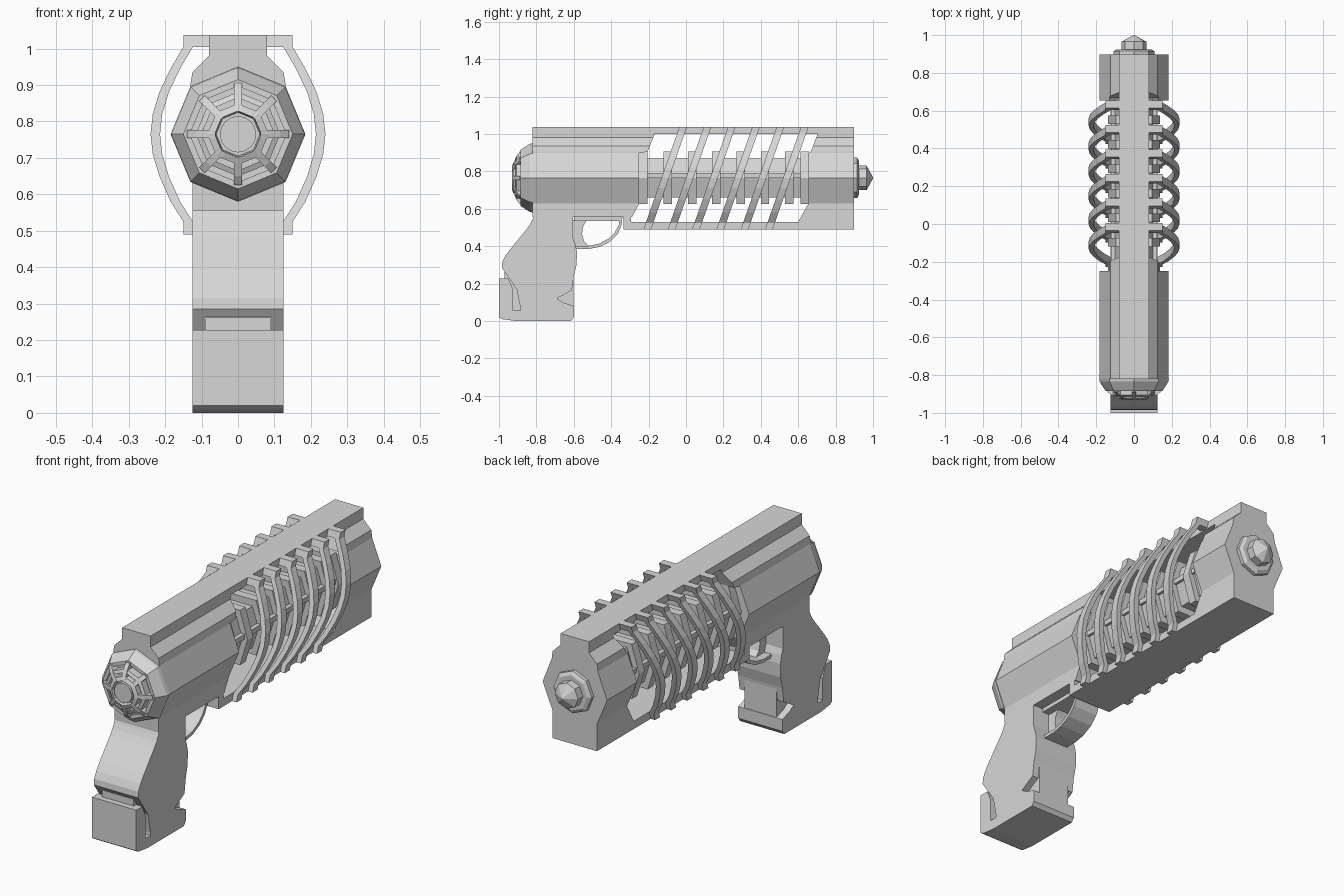
import bpy, bmesh, math

cube = bpy.data.objects.get("Cube")
if cube:
    bpy.data.objects.remove(cube, do_unlink=True)

grey = bpy.data.materials.new("plain grey")
grey.use_nodes = True
colour = (0.68, 0.68, 0.68, 1)
grey.diffuse_color = colour
grey.node_tree.nodes["Principled BSDF"].inputs["Base Color"].default_value = colour

AXIS = 0.765  # height of the barrel axis


def finish(name, bm):
    bmesh.ops.recalc_face_normals(bm, faces=bm.faces)
    mesh = bpy.data.meshes.new(name)
    bm.to_mesh(mesh)
    bm.free()
    mesh.materials.append(grey)
    obj = bpy.data.objects.new(name, mesh)
    bpy.context.scene.collection.objects.link(obj)
    return obj


def prism(name, outline, near, far, strips=False):
    """Bridge two placed copies of an outline; strips caps a mirrored outline in bands."""
    bm = bmesh.new()
    a = [bm.verts.new(near(*p)) for p in outline]
    b = [bm.verts.new(far(*p)) for p in outline]
    n = len(a)
    for cap in (a, b):
        if strips:
            for i in range(n // 2 - 1):
                bm.faces.new((cap[i], cap[i + 1], cap[n - 2 - i], cap[n - 1 - i]))
        else:
            bm.faces.new(cap)
    for i in range(n):
        j = (i + 1) % n
        bm.faces.new((a[i], b[i], b[j], a[j]))
    return finish(name, bm)


def side_plate(name, outline, half):
    """Extrude a (y, z) outline across x."""
    return prism(name, outline, lambda y, z: (-half, y, z), lambda y, z: (half, y, z))


def box(name, half, y0, y1, z0, z1):
    return side_plate(name, [(y0, z0), (y1, z0), (y1, z1), (y0, z1)], half)


def hexagon(name, reach, shoulder, height, y0, y1):
    """Flat-topped six-sided slice round the barrel axis."""
    outline = [(shoulder, AXIS - height), (reach, AXIS), (shoulder, AXIS + height),
               (-shoulder, AXIS + height), (-reach, AXIS), (-shoulder, AXIS - height)]
    return prism(name, outline, lambda x, z: (x, y0, z), lambda x, z: (x, y1, z))


def lathe(name, profile, sides=8):
    """Turn a (radius, y) profile round the barrel axis."""
    bm = bmesh.new()
    rings = []
    for r, y in profile:
        angles = [2 * math.pi * i / sides for i in range(sides)]
        rings.append([bm.verts.new((r * math.cos(t), y, AXIS + r * math.sin(t)))
                      for t in angles])
    for a, b in zip(rings, rings[1:]):
        for i in range(sides):
            j = (i + 1) % sides
            bm.faces.new((a[i], a[j], b[j], b[i]))
    bm.faces.new(rings[0])
    bm.faces.new(rings[-1][::-1])
    return finish(name, bm)


# Hull: one cross-section behind and ahead of the open bay
def hull(name, bottom, near, far):
    half = [(0.125, bottom), (0.125, 0.628), (0.182, AXIS), (0.13, 0.897),
            (0.13, 0.905), (0.125, 0.935), (0.08, 0.98), (0.08, 1.0)]
    outline = half + [(-x, z) for x, z in reversed(half)]
    return prism(name, outline, near, far, strips=True)


def bay_end(middle, low, high):
    """Upright at the sides, leaning away above and below."""
    def place(x, z):
        if z > 0.9:
            return (x, high + 0.39 * (z - 0.905), z)
        if z < 0.62:
            return (x, low + 0.44 * (z - 0.53), z)
        return (x, middle, z)
    return place


hull("rear_hull", 0.555, lambda x, z: (x, -0.82, z), bay_end(-0.25, -0.3, -0.205))
hull("muzzle_hull", 0.53, bay_end(0.655, 0.6, 0.667), lambda x, z: (x, 0.897, z))
box("top_rail", 0.08, -0.82, 0.897, 1.0, 1.037)
box("lower_bar", 0.125, -0.335, 0.897, 0.49, 0.53)
box("lower_bar_joint", 0.125, -0.335, -0.295, 0.53, 0.56)

# Barrel core with cooling fins
hexagon("barrel_core", 0.108, 0.075, 0.106, -0.3, 0.7)
box("core_ledge", 0.122, -0.26, 0.66, AXIS, AXIS + 0.025)
for i in range(8):
    y = min(-0.25 + 0.13 * i, 0.612)
    hexagon(f"cooling_fin_{i + 1}", 0.138, 0.095, 0.14, y, y + 0.045)

# Slanted bowed ribs on both sides
bow = [(0.15, 1.005), (0.185, 0.945), (0.216, 0.88), (0.234, 0.82), (0.24, AXIS),
       (0.234, 0.71), (0.216, 0.65), (0.185, 0.58), (0.15, 0.525)]
rib = [(0.07, 1.005), (0.07, 1.037), (0.15, 1.037)] + bow
rib += [(0.15, 0.49), (0.12, 0.49), (0.12, 0.525)]
rib += [(x - 0.026, z) for x, z in reversed(bow)]
for side, sign in (("left", 1), ("right", -1)):
    for i in range(6):
        def place(offset, s=sign, y=-0.227 + 0.13 * i):
            return lambda x, z: (s * x, y + offset + 0.35 * (z - 0.49), z)
        prism(f"{side}_rib_{i + 1}", rib, place(0), place(0.04))

# Stepped rear cap with radial spokes
lathe("rear_cap", [(0.185, -0.818), (0.182, -0.835), (0.15, -0.885), (0.132, -0.885),
                   (0.132, -0.865), (0.116, -0.865), (0.116, -0.905), (0.1, -0.912),
                   (0.1, -0.885), (0.084, -0.885), (0.084, -0.922), (0.064, -0.93),
                   (0.06, -0.905)])
lathe("rear_cap_button", [(0.05, -0.89), (0.05, -0.928)], 16)
spoke = [(0.14, -0.86), (0.14, -0.89), (0.115, -0.908), (0.062, -0.93), (0.055, -0.86)]
for i in range(8):
    c, s = math.cos(i * math.pi / 4), math.sin(i * math.pi / 4)

    def turn(w, c=c, s=s):
        return lambda r, y: (r * c - w * s, y, AXIS + r * s + w * c)
    prism(f"cap_spoke_{i + 1}", spoke, turn(-0.011), turn(0.011))

# Muzzle collar and pointed tip
lathe("muzzle_collar", [(0.108, 0.88), (0.108, 0.915), (0.09, 0.925)])
lathe("muzzle_tip", [(0.066, 0.9), (0.066, 0.965), (0.003, 1.0)])

# Grip: slotted shell around a narrower core
grip = [(-0.815, 0.556), (-0.822, 0.54), (-0.835, 0.515), (-0.855, 0.487),
        (-0.89, 0.445), (-0.935, 0.39), (-0.965, 0.35), (-0.982, 0.315),
        (-0.985, 0.285), (-0.905, 0.17), (-0.885, 0.07), (-0.885, 0.055),
        (-0.925, 0.055), (-0.925, 0.17), (-0.95, 0.228), (-1.0, 0.228),
        (-1.0, 0.02), (-0.985, 0.01), (-0.91, 0.0), (-0.615, 0.0), (-0.6, 0.02),
        (-0.6, 0.08), (-0.66, 0.1), (-0.69, 0.12), (-0.61, 0.165), (-0.6, 0.24),
        (-0.585, 0.3), (-0.583, 0.37), (-0.592, 0.41), (-0.603, 0.44), (-0.603, 0.556)]
side_plate("grip_shell", grip, 0.125)
core = [(-0.97, 0.2), (-0.97, 0.262), (-0.96, 0.272), (-0.8, 0.28), (-0.602, 0.238),
        (-0.602, 0.06), (-0.92, 0.04)]
side_plate("grip_core", core, 0.09)

# Trigger guard and trigger
guard = [(-0.6, 0.385), (-0.52, 0.385), (-0.46, 0.397), (-0.405, 0.425),
         (-0.365, 0.465), (-0.345, 0.51), (-0.34, 0.556), (-0.6, 0.556), (-0.6, 0.535),
         (-0.357, 0.535), (-0.36, 0.51), (-0.38, 0.475), (-0.415, 0.44),
         (-0.465, 0.413), (-0.52, 0.402), (-0.6, 0.402)]
side_plate("trigger_guard", guard, 0.07)
trigger = [(-0.61, 0.54), (-0.53, 0.54), (-0.55, 0.505), (-0.556, 0.465),
           (-0.545, 0.425), (-0.515, 0.395), (-0.61, 0.395)]
side_plate("trigger", trigger, 0.03)
